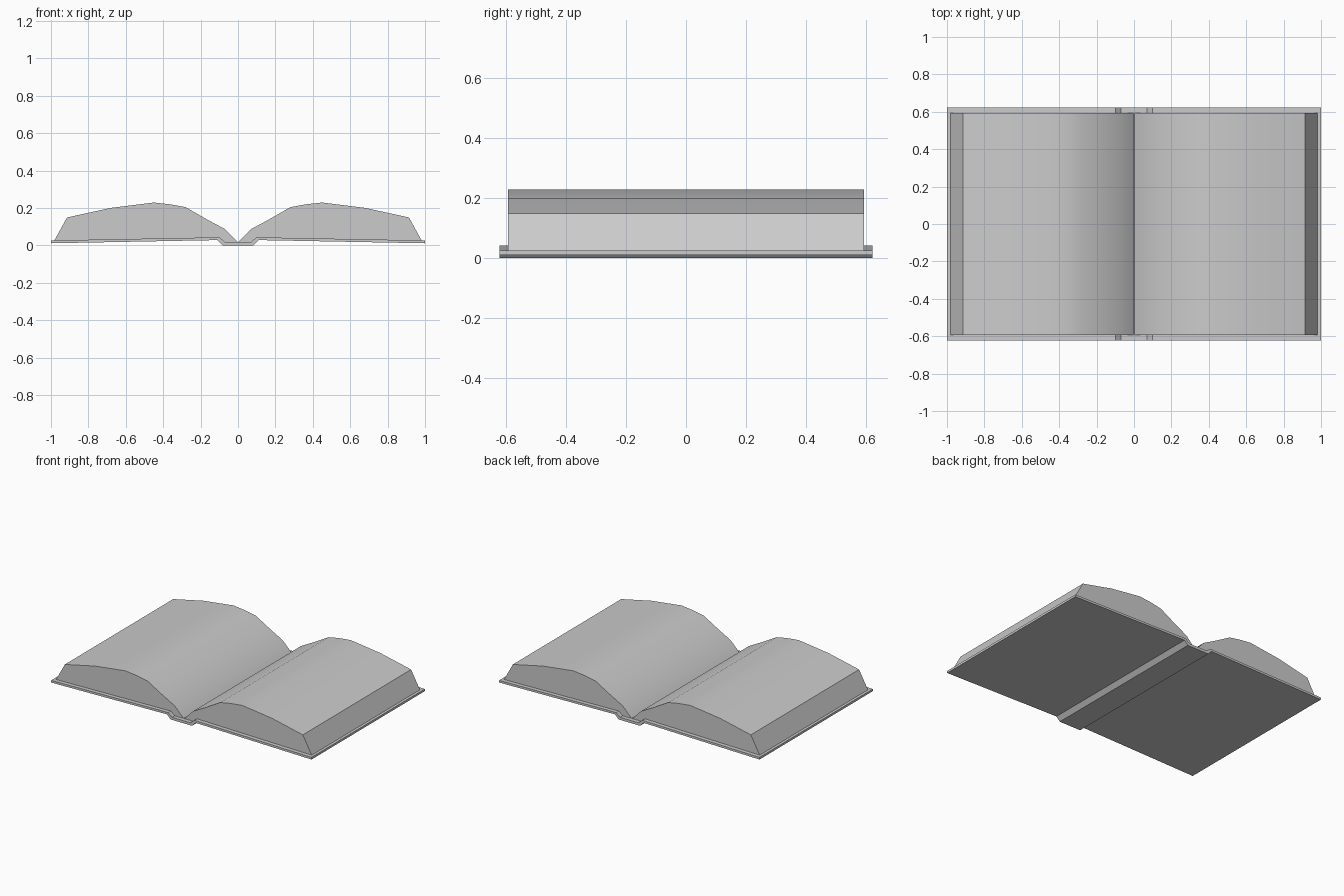
import bpy, bmesh, math

if "Cube" in bpy.data.objects:
    bpy.data.objects.remove(bpy.data.objects["Cube"])


def extrude_profile(name, profile, half_depth):
    """Closed (x, z) profile swept along y."""
    bm = bmesh.new()
    face = bm.faces.new([bm.verts.new((x, -half_depth, z)) for x, z in profile])
    ext = bmesh.ops.extrude_face_region(bm, geom=[face])
    moved = [g for g in ext["geom"] if isinstance(g, bmesh.types.BMVert)]
    bmesh.ops.translate(bm, verts=moved, vec=(0, 2 * half_depth, 0))
    bmesh.ops.recalc_face_normals(bm, faces=bm.faces)
    mesh = bpy.data.meshes.new(name)
    bm.to_mesh(mesh)
    bm.free()
    obj = bpy.data.objects.new(name, mesh)
    bpy.context.collection.objects.link(obj)
    return obj


def smooth(obj, angle):
    bpy.ops.object.select_all(action='DESELECT')
    obj.select_set(True)
    bpy.context.view_layer.objects.active = obj
    bpy.ops.object.shade_smooth_by_angle(angle=math.radians(angle))


def mirrored(points):
    return [(-x, z) for x, z in reversed(points)]


# Cover: two hinged boards joined by a lowered spine
upper = [(0.07, 0.018), (0.10, 0.043), (1.0, 0.026)]
lower = [(1.0, 0.011), (0.11, 0.028), (0.083, 0.0)]
half = upper + lower
extrude_profile("cover", half + mirrored(half), 0.622)

# Page blocks: domed tops, slanted fore edges, meeting in the gutter
pages = [(0, 0.015), (0.07, 0.087), (0.165, 0.138), (0.28, 0.204),
         (0.36, 0.219), (0.45, 0.229), (0.68, 0.2), (0.914, 0.149),
         (0.982, 0.026), (0.10, 0.043), (0.07, 0.018)]
for name, profile in (("right_pages", pages), ("left_pages", mirrored(pages))):
    smooth(extrude_profile(name, profile, 0.594), 35)
